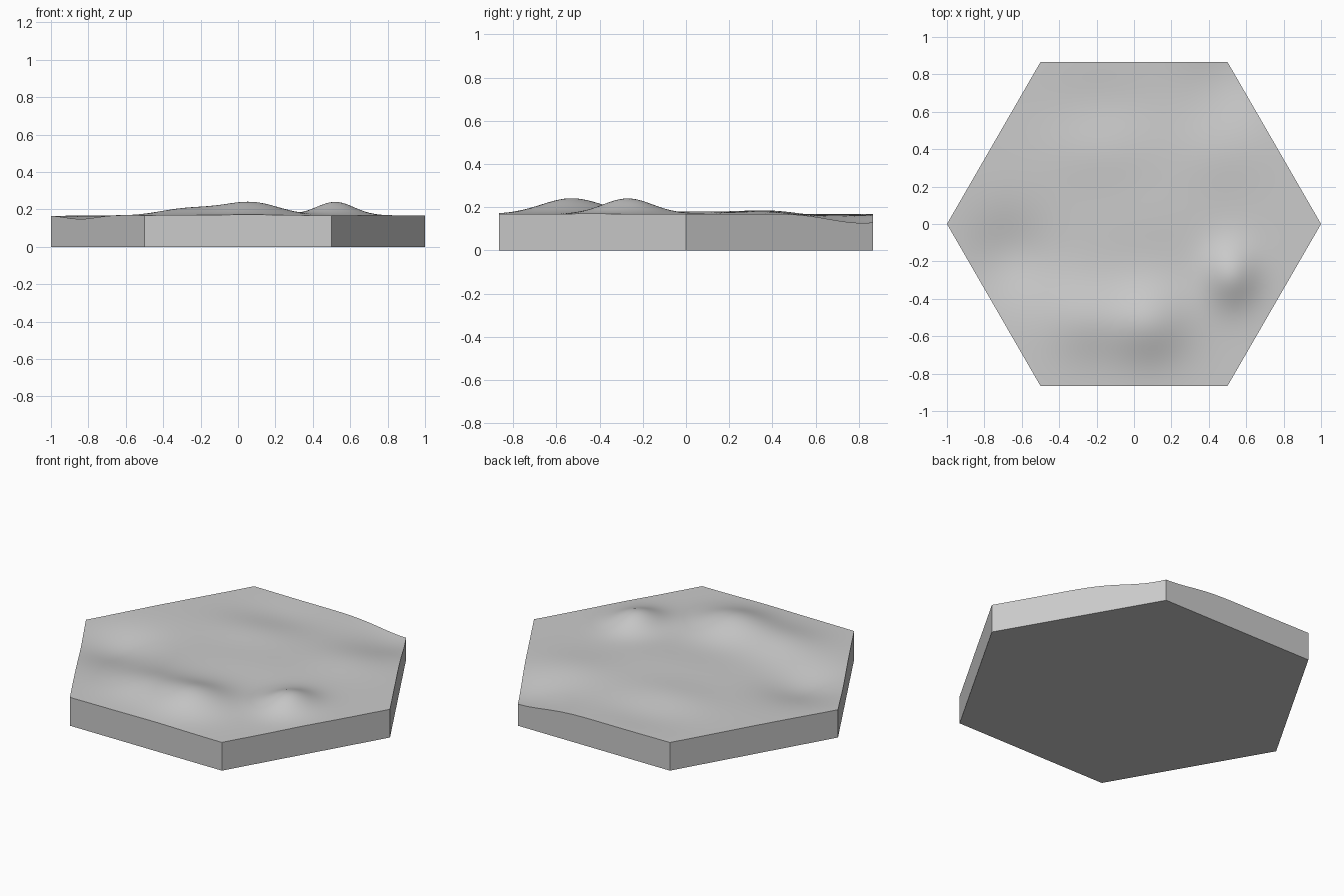
import bpy, bmesh, math
from mathutils import Vector

cube = bpy.data.objects.get("Cube")
if cube:
    bpy.data.objects.remove(cube)

stone = bpy.data.materials.new("stone grey")
stone.use_nodes = True
GREY = (0.6, 0.6, 0.6, 1)
stone.diffuse_color = GREY
stone.node_tree.nodes["Principled BSDF"].inputs["Base Color"].default_value = GREY

TOP = 0.168
N = 40  # grid steps along each hexagon edge

# Hills and hollows: centre x, centre y, height, spread x, spread y
HILLS = [
    (0.07, -0.53, 0.070, 0.15, 0.14),
    (-0.27, -0.51, 0.037, 0.15, 0.14),
    (0.52, -0.27, 0.072, 0.10, 0.115),
    (-0.66, -0.17, -0.045, 0.16, 0.16),
    (0.50, 0.80, -0.042, 0.17, 0.18),
    (-0.17, 0.38, 0.016, 0.20, 0.13),
    (0.45, 0.38, 0.014, 0.16, 0.14),
    (-0.15, 0.66, -0.010, 0.20, 0.12),
    (0.05, 0.05, 0.012, 0.25, 0.18),
]


def ground(x, y):
    return TOP + sum(h * math.exp(-((x - cx) / sx) ** 2 / 2 - ((y - cy) / sy) ** 2 / 2)
                     for cx, cy, h, sx, sy in HILLS)


bm = bmesh.new()
corners = [Vector((math.cos(a * math.pi / 3), math.sin(a * math.pi / 3), 0)) for a in range(6)]

# Rolling ground, one triangular grid per sixth of the hexagon
for k in range(6):
    a, b = corners[k], corners[(k + 1) % 6]
    grid = {}
    for i in range(N + 1):
        for j in range(N + 1 - i):
            p = (a * i + b * j) / N
            grid[i, j] = bm.verts.new((p.x, p.y, ground(p.x, p.y)))
    for i in range(N):
        for j in range(N - i):
            bm.faces.new((grid[i, j], grid[i + 1, j], grid[i, j + 1]))
            if i + j < N - 1:
                bm.faces.new((grid[i + 1, j], grid[i + 1, j + 1], grid[i, j + 1]))
bmesh.ops.remove_doubles(bm, verts=bm.verts, dist=0.0001)

# Straight walls down to the flat base
rim = [e for e in bm.edges if e.is_boundary]
walls = bmesh.ops.extrude_edge_only(bm, edges=rim)["geom"]
for v in walls:
    if isinstance(v, bmesh.types.BMVert):
        v.co.z = 0
bmesh.ops.contextual_create(bm, geom=[e for e in walls if isinstance(e, bmesh.types.BMEdge)
                                      and e.is_boundary])
bmesh.ops.recalc_face_normals(bm, faces=bm.faces)

mesh = bpy.data.meshes.new("terrain_tile")
bm.to_mesh(mesh)
bm.free()
mesh.materials.append(stone)
tile = bpy.data.objects.new("terrain_tile", mesh)
bpy.context.collection.objects.link(tile)

# Smooth ground, crisp rim
bpy.ops.object.select_all(action='DESELECT')
tile.select_set(True)
bpy.context.view_layer.objects.active = tile
bpy.ops.object.shade_smooth_by_angle(angle=math.radians(40))
